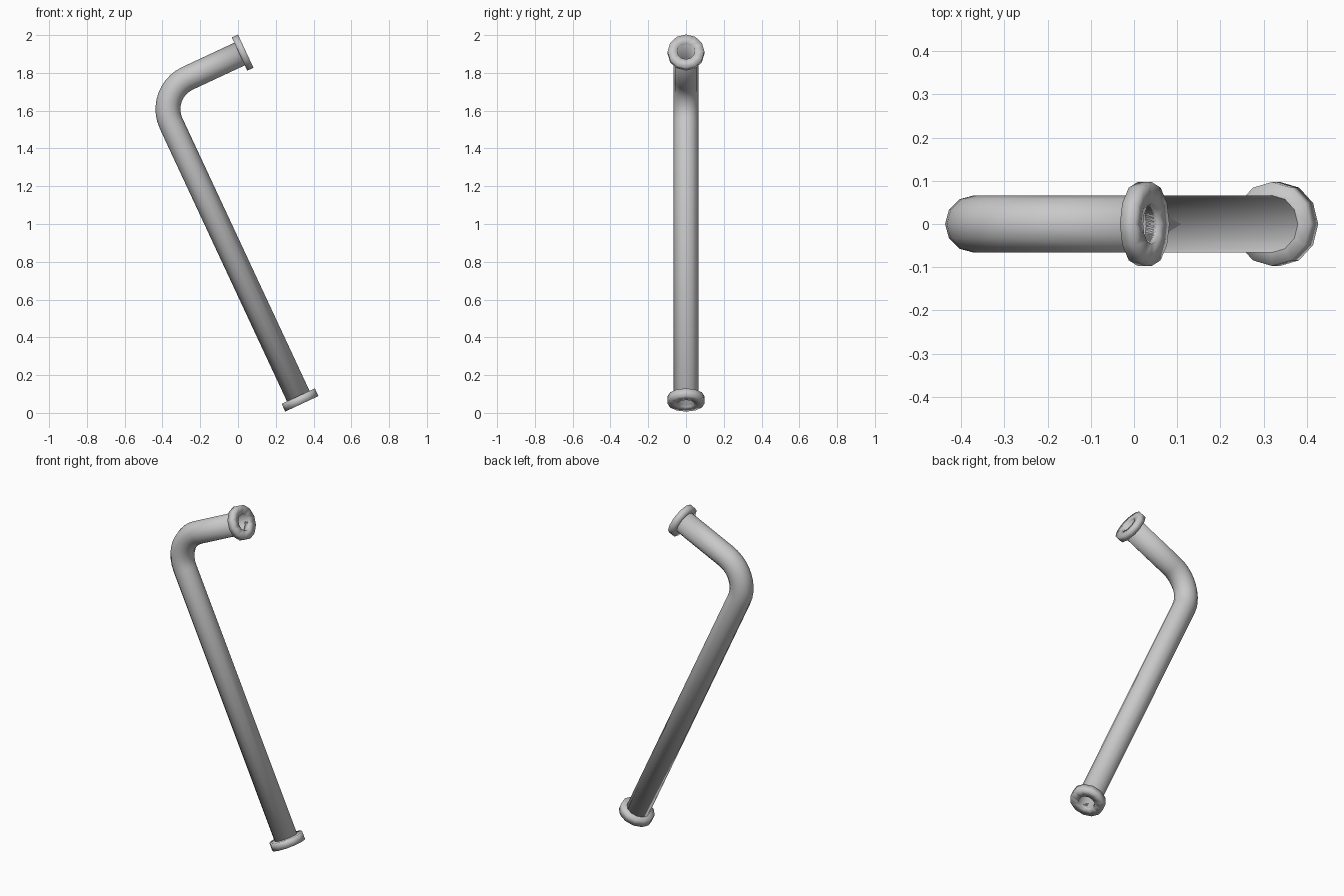
import bpy, bmesh, math
from mathutils import Vector

if "Cube" in bpy.data.objects:
    bpy.data.objects.remove(bpy.data.objects["Cube"])

SIDES = 12
TILT = math.radians(25)
PIPE_R, BORE_R, FLANGE_R, BEND_R = 0.066, 0.047, 0.097, 0.18
UP = Vector((-math.sin(TILT), 0, math.cos(TILT)))      # along the long run
OUT = Vector((math.cos(TILT), 0, math.sin(TILT)))      # along the short run
LOW = Vector((0.338, 0, 0.048))
HIGH = Vector((0.041, 0, 1.915))

steel = bpy.data.materials.new("grey_steel")
steel.use_nodes = True
GREY = (0.58, 0.58, 0.58, 1)
steel.diffuse_color = GREY
steel.node_tree.nodes["Principled BSDF"].inputs["Base Color"].default_value = GREY


def loft(name, rings, closed=False):
    """Skin rings given as (centre, axis, radius), all lying across the xz plane."""
    bm = bmesh.new()
    loops = []
    for centre, axis, radius in rings:
        side = Vector((0, 1, 0))
        across = side.cross(axis)
        loops.append([bm.verts.new(centre + radius * (across * math.cos(a) + side * math.sin(a)))
                      for a in (math.tau * i / SIDES for i in range(SIDES))])
    pairs = list(zip(loops, loops[1:]))
    if closed:
        pairs.append((loops[-1], loops[0]))
    for a, b in pairs:
        for i in range(SIDES):
            j = (i + 1) % SIDES
            bm.faces.new((a[i], a[j], b[j], b[i])).smooth = True
    bmesh.ops.recalc_face_normals(bm, faces=bm.faces)
    mesh = bpy.data.meshes.new(name)
    bm.to_mesh(mesh)
    bm.free()
    mesh.materials.append(steel)
    obj = bpy.data.objects.new(name, mesh)
    bpy.context.collection.objects.link(obj)
    return obj


# Bent pipe: long run, quarter bend, short run, then back along the bore
corner = LOW + UP * (HIGH - LOW).dot(UP)
pivot = corner + BEND_R * (OUT - UP)
path = [(LOW + UP * 0.01, UP)]
STEPS = 10
for k in range(STEPS + 1):
    a = math.pi / 2 * k / STEPS
    path.append((pivot + BEND_R * (UP * math.sin(a) - OUT * math.cos(a)),
                 UP * math.cos(a) + OUT * math.sin(a)))
path.append((HIGH - OUT * 0.01, OUT))
outer = [(c, d, PIPE_R) for c, d in path]
bore = [(c, d, BORE_R) for c, d in reversed(path)]
loft("bent_pipe", outer + bore, closed=True)


# End flanges: thick rings with a central hole
def flange(name, end, axis, thick):
    back = end - axis * thick
    loft(name, [(back, axis, PIPE_R - 0.01), (back, axis, FLANGE_R),
                (end, axis, FLANGE_R), (end, axis, BORE_R),
                (back, axis, BORE_R)], closed=True)


flange("lower_flange", LOW, -UP, 0.045)
flange("upper_flange", HIGH, OUT, 0.036)
